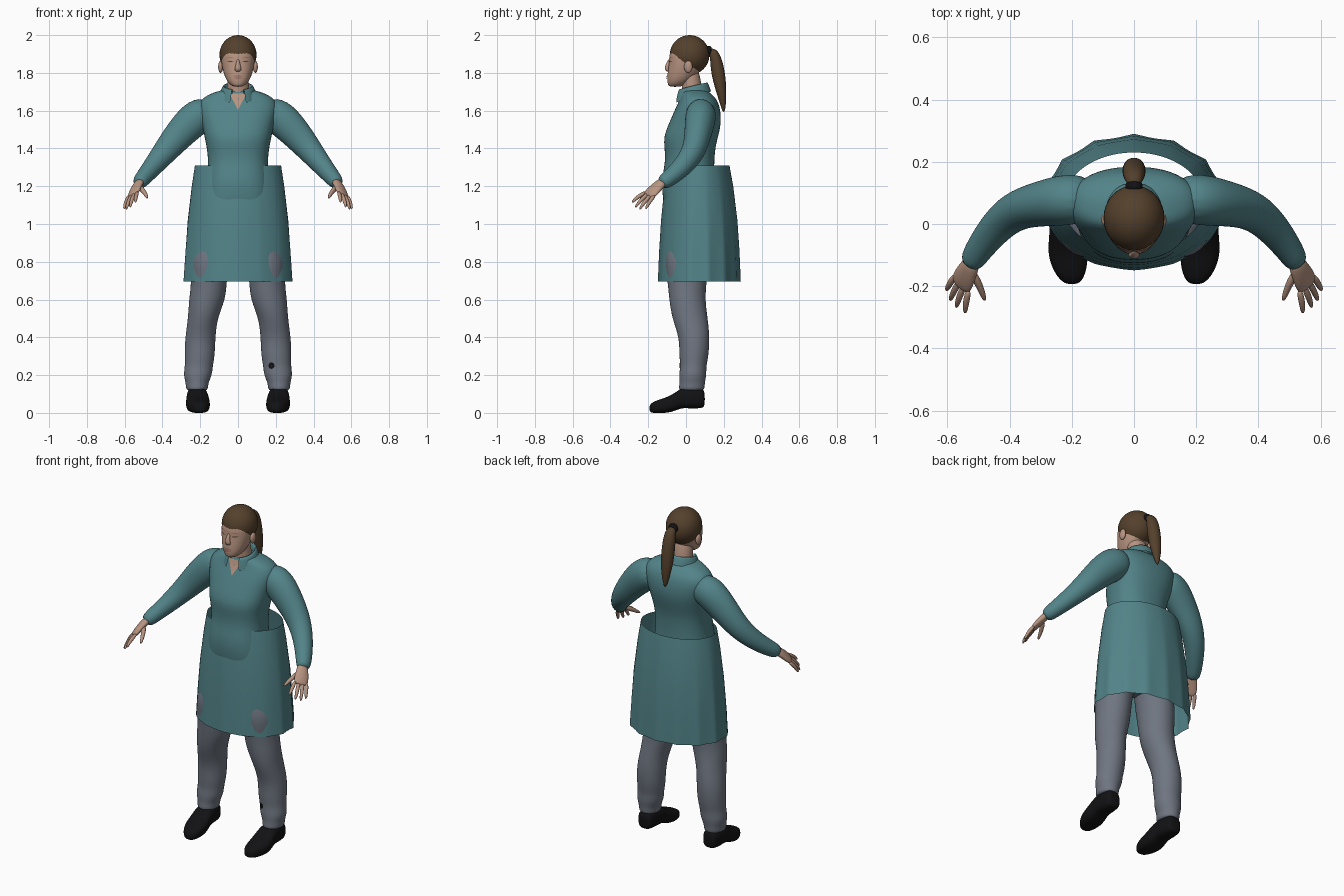
import bpy, bmesh
from math import sin, cos, pi, radians
from mathutils import Vector
from mathutils.bvhtree import BVHTree

if "Cube" in bpy.data.objects:
    bpy.data.objects.remove(bpy.data.objects["Cube"])


def material(name, rgb):
    m = bpy.data.materials.new(name)
    m.use_nodes = True
    m.diffuse_color = (*rgb, 1)
    m.node_tree.nodes["Principled BSDF"].inputs["Base Color"].default_value = (*rgb, 1)
    return m


TEAL = material("teal cloth", (0.085, 0.23, 0.25))
GREY = material("grey trousers", (0.16, 0.18, 0.22))
SKIN = material("skin", (0.48, 0.30, 0.22))
LIPS = material("lips", (0.36, 0.19, 0.15))
HAIR = material("brown hair", (0.09, 0.052, 0.025))
BLACK = material("black leather", (0.006, 0.006, 0.007))


def finish(name, bm, mat, subdiv=0):
    bmesh.ops.recalc_face_normals(bm, faces=bm.faces)
    mesh = bpy.data.meshes.new(name)
    bm.to_mesh(mesh)
    bm.free()
    for p in mesh.polygons:
        p.use_smooth = True
    mesh.materials.append(mat)
    ob = bpy.data.objects.new(name, mesh)
    bpy.context.collection.objects.link(ob)
    if subdiv:
        mod = ob.modifiers.new("smooth", "SUBSURF")
        mod.levels = mod.render_levels = subdiv
    return ob


def loft(name, rings, mat, subdiv=2, closed=True, caps=True):
    """Skin a list of point rings into one surface."""
    bm = bmesh.new()
    rows = [[bm.verts.new(p) for p in ring] for ring in rings]
    n = len(rows[0])
    for a, b in zip(rows, rows[1:]):
        for i in range(n if closed else n - 1):
            j = (i + 1) % n
            bm.faces.new((a[i], a[j], b[j], b[i]))
    if caps:
        bm.faces.new(rows[0])
        bm.faces.new(rows[-1])
    return finish(name, bm, mat, subdiv)


def oval(center, u, v, power=2.0, segs=20):
    pts = []
    for i in range(segs):
        a = 2 * pi * i / segs
        c, s = cos(a), sin(a)
        k = (abs(c) ** power + abs(s) ** power) ** (-1 / power)
        pts.append(Vector(center) + Vector(u) * c * k + Vector(v) * s * k)
    return pts


def slab(z, front, back, rx, x=0, power=2.0):
    """Horizontal oval from its front and back limits."""
    return oval((x, (front + back) / 2, z), (rx, 0, 0), (0, (back - front) / 2, 0), power)


def tube(name, path, mat, hint, s=1, segs=14, subdiv=2):
    """Path of (x, y, z, width, thickness); width lies along the hint."""
    pts = [Vector((p[0] * s, p[1], p[2])) for p in path]
    hint = Vector((hint[0] * s, hint[1], hint[2]))
    rings = []
    for i, p in enumerate(path):
        t = (pts[min(i + 1, len(pts) - 1)] - pts[max(i - 1, 0)]).normalized()
        u = (hint - t * hint.dot(t)).normalized()
        rings.append(oval(pts[i], u * p[3], t.cross(u) * p[4], segs=segs))
    return loft(name, rings, mat, subdiv)


def ball(name, loc, size, mat):
    bm = bmesh.new()
    bmesh.ops.create_uvsphere(bm, u_segments=32, v_segments=20, radius=1)
    for v in bm.verts:
        v.co = Vector(loc) + v.co * Vector(size)
    return finish(name, bm, mat)


def plate(name, outline, target, mat, lift=0.003):
    """Thin patch projected from the front onto a target surface."""
    bpy.context.view_layer.update()
    tree = BVHTree.FromObject(target, bpy.context.evaluated_depsgraph_get())
    mid = sum((Vector(p) for p in outline), Vector((0, 0))) / len(outline)
    rings = []
    for k in (1, 0.7, 0.4, 0.1):
        ring = []
        for p in outline:
            q = mid + (Vector(p) - mid) * k
            hit = tree.ray_cast(Vector((q.x, -1, q.y)), Vector((0, 1, 0)))[0]
            ring.append(Vector((q.x, (hit.y if hit else -0.02) - lift, q.y)))
        rings.append(ring)
    ob = loft(name, rings, mat, 0, caps=False)
    return ob


def disc(x, z, rx, rz, tilt=0.0):
    return [(x + rx * cos(i * pi / 8), z + rz * sin(i * pi / 8) + tilt * cos(i * pi / 8))
            for i in range(16)]


# Shirt body
shirt = loft("shirt_body", [slab(*r, power=2.5) for r in (
    (1.0, -.09, .15, .19), (1.1, -.118, .16, .185), (1.18, -.128, .155, .175),
    (1.25, -.127, .15, .165), (1.33, -.11, .15, .158), (1.4, -.114, .155, .165),
    (1.46, -.12, .17, .178), (1.53, -.092, .187, .192), (1.6, -.062, .184, .212),
    (1.655, -.035, .168, .205), (1.69, -.025, .135, .15), (1.715, -.015, .1, .07))], TEAL)

# Open neckline and folded collar
edge = [(-.045, 1.69), (.045, 1.69), (0, 1.605)]
vee = [Vector(edge[i]).lerp(Vector(edge[(i + 1) % 3]), k / 5) for i in range(3) for k in range(5)]
plate("neckline_skin", vee, shirt, SKIN)
collar = []
for radius, drop in ((.064, .06), (.072, 0), (.084, .015), (.098, .058)):
    row = []
    for i in range(41):
        a = radians(24 + 312 * i / 40)
        top = 1.725 + .017 * (1 - cos(a))
        extra = .03 * max(0, cos(a)) * (drop / .058) * (radius > .08)
        row.append((sin(a) * radius, .035 - cos(a) * radius, top - drop - extra))
    collar.append(row)
loft("collar", collar, TEAL, 1, closed=False, caps=False)

# Flared apron skirt with pleats deepening to the hem
skirt = []
for z, front, back, rx, fold in ((1.31, -.096, .23, .228, 0), (1.2, -.114, .25, .246, .005),
                                 (1.02, -.132, .272, .27, .015), (.86, -.142, .283, .284, .025),
                                 (.695, -.149, .29, .296, .04)):
    row = []
    for i in range(112):
        a = 2 * pi * i / 112
        k = 1 - fold * abs(sin(7 * a)) * (1 if cos(a) > -.2 else .3)
        row.append((sin(a) * rx * k, (front + back) / 2 + cos(a) * (back - front) / 2 * k, z))
    skirt.append(row)
loft("apron_skirt", skirt, TEAL, 0, caps=False)

# Hips under the skirt
loft("trouser_hips", [slab(*r) for r in (
    (.86, -.07, .11, .14), (.92, -.095, .14, .2), (1.04, -.09, .145, .185))], GREY)

for s, side in ((1, "left"), (-1, "right")):
    # Sleeves
    tube(side + "_sleeve", (
        (.13, .08, 1.6, .07, .075), (.21, .08, 1.578, .087, .1), (.3, .065, 1.488, .074, .086),
        (.385, .045, 1.385, .064, .068), (.45, -.015, 1.305, .056, .054),
        (.505, -.09, 1.24, .045, .044), (.53, -.135, 1.21, .038, .037)),
        TEAL, (0, 1, 0), s, 16)

    # Hands
    across = Vector((.65, .72, -.25))
    tube(side + "_palm", (
        (.515, -.115, 1.23, .028, .023), (.535, -.15, 1.2, .036, .021),
        (.55, -.18, 1.17, .043, .018), (.56, -.205, 1.145, .038, .012)), SKIN, across, s)
    tips = ((.543, -.288, 1.112), (.572, -.27, 1.086), (.592, -.247, 1.075), (.604, -.214, 1.078))
    for i, (finger, tip) in enumerate(zip(("index", "middle", "ring", "little"), tips)):
        base = Vector((.553, -.188, 1.162)) + across * (-.033 + .022 * i)
        mid = base.lerp(Vector(tip), .55) + Vector((.004, -.004, .004))
        tube(f"{side}_{finger}_finger", ((*base, .012, .012), (*mid, .0115, .011),
             (*tip, .007, .007)), SKIN, across, s, 8)
    tube(side + "_thumb", ((.525, -.15, 1.2, .018, .016), (.497, -.195, 1.172, .014, .013),
         (.478, -.25, 1.135, .008, .008)), SKIN, across, s, 8)

    # Trouser legs
    leg = loft(side + "_trouser_leg", [slab(z, f, b, rx, x * s) for z, f, b, x, rx in (
        (.98, -.085, .13, .1, .1), (.88, -.1, .125, .13, .104), (.8, -.114, .12, .152, .106),
        (.69, -.098, .11, .153, .094), (.6, -.09, .102, .163, .098), (.5, -.075, .116, .187, .078),
        (.4, -.036, .127, .2, .081), (.3, -.037, .12, .203, .081), (.25, -.03, .108, .207, .074),
        (.2, -.038, .109, .213, .077), (.16, -.034, .1, .217, .06), (.13, -.04, .1, .217, .06),
        (.115, -.03, .09, .217, .05))], GREY)
    if s > 0:
        plate("shin_hole", disc(.177, .25, .016, .017), leg, BLACK, .004)

    # Shoes, as cross-sections from heel to toe
    loft(side + "_shoe", [oval((x * s, y, (lo + hi) / 2), (w, 0, 0), (0, 0, (hi - lo) / 2), 3.2)
         for y, x, w, lo, hi in (
        (.1, .217, .03, .035, .11), (.085, .217, .046, .025, .132), (.03, .217, .053, .022, .138),
        (-.02, .215, .056, .028, .135), (-.06, .213, .062, .01, .105), (-.1, .212, .064, 0, .083),
        (-.145, .207, .055, -.001, .07), (-.178, .202, .038, 0, .056), (-.194, .2, .018, .006, .04))],
        BLACK)

    # Ears
    ball(side + "_ear", (.092 * s, .012, 1.832), (.013, .022, .032), SKIN)

# Neck and face
loft("neck", [slab(*r) for r in ((1.6, -.02, .09, .06), (1.7, -.02, .088, .06),
     (1.76, -.025, .08, .057), (1.84, -.04, .06, .055))], SKIN)
face = loft("face", [slab(*r, power=2.2) for r in (
    (1.726, -.088, -.03, .022), (1.738, -.097, .0, .044), (1.765, -.1, .04, .064),
    (1.8, -.098, .07, .077), (1.83, -.094, .085, .084), (1.86, -.09, .092, .089),
    (1.89, -.09, .095, .089), (1.92, -.081, .085, .083), (1.95, -.06, .07, .066),
    (1.975, -.03, .04, .035))], SKIN)
tube("nose", ((0, -.084, 1.872, .008, .008), (0, -.097, 1.845, .011, .011),
     (0, -.102, 1.822, .02, .014), (0, -.092, 1.808, .016, .01)), SKIN, (1, 0, 0), segs=12)
plate("upper_lip", disc(0, 1.783, .026, .005), face, LIPS, .004)
plate("lower_lip", disc(0, 1.772, .021, .006), face, LIPS, .005)
for s, side in ((1, "left"), (-1, "right")):
    plate(side + "_eye", disc(.039 * s, 1.86, .016, .003, .002 * s), face, HAIR)
    plate(side + "_eyebrow", disc(.041 * s, 1.881, .02, .0025, .002 * s), face, LIPS, .002)

# Hair cap, tie and ponytail
ball("hair_cap", (0, .019, 1.895), (.098, .105, .105), HAIR)
tube("hair_tie", ((0, .108, 1.915, .028, .026), (0, .122, 1.918, .03, .028),
     (0, .138, 1.918, .026, .024)), BLACK, (1, 0, 0))
tube("ponytail", ((0, .115, 1.915, .018, .016), (0, .143, 1.912, .028, .026),
     (0, .158, 1.875, .036, .032), (0, .17, 1.8, .039, .038), (0, .184, 1.72, .036, .031),
     (0, .195, 1.65, .024, .019), (0, .2, 1.59, .006, .006)), HAIR, (1, 0, 0))
